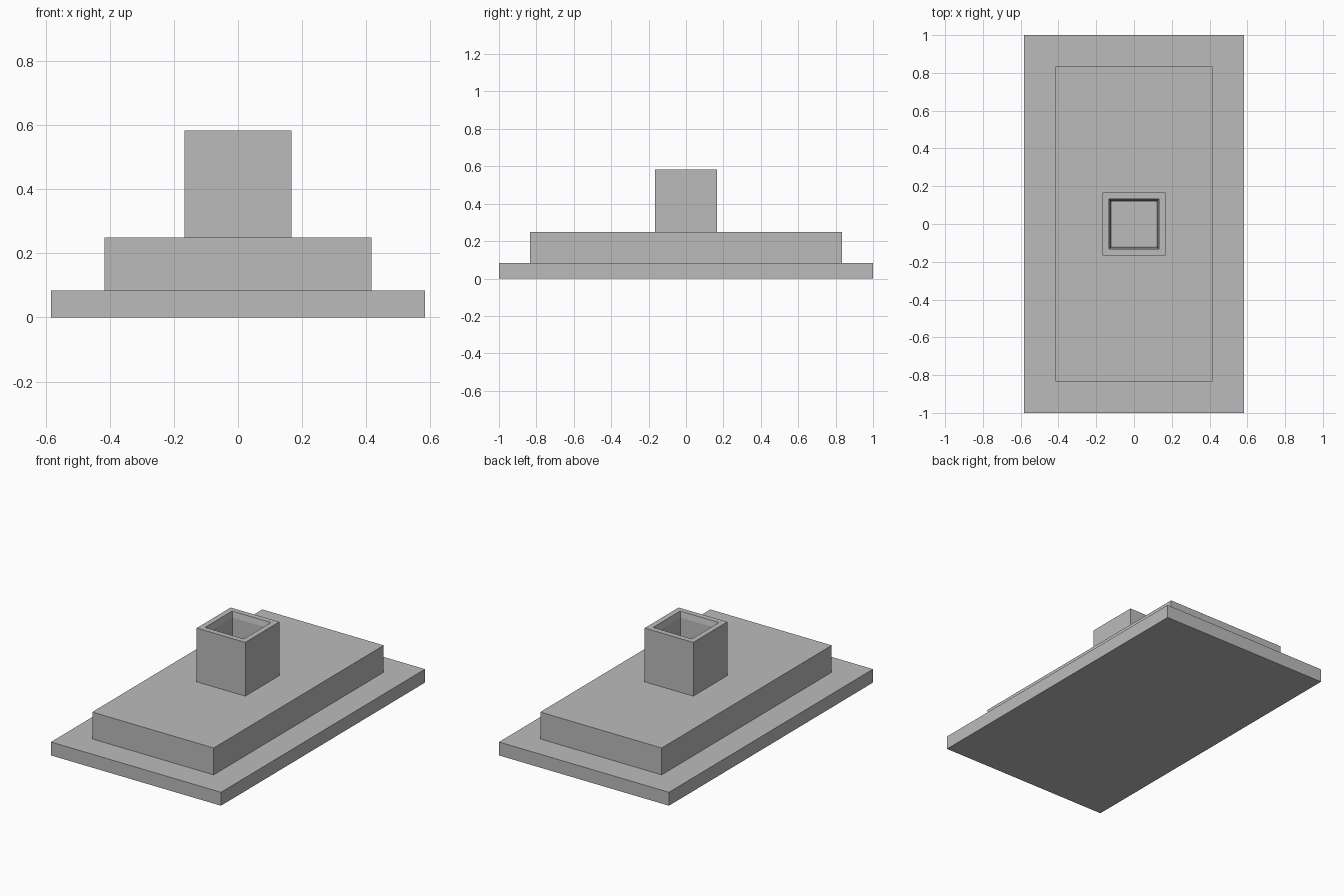
import bpy
import bmesh

cube = bpy.data.objects.get("Cube")
if cube:
    bpy.data.objects.remove(cube, do_unlink=True)

# Single plain concrete colour
concrete = bpy.data.materials.new("concrete_grey")
concrete.use_nodes = True
colour = (0.5, 0.5, 0.5, 1.0)
concrete.diffuse_color = colour
concrete.node_tree.nodes["Principled BSDF"].inputs["Base Color"].default_value = colour


def ring(bm, half_x, half_y, z):
    return [bm.verts.new((sx * half_x, sy * half_y, z))
            for sx, sy in ((-1, -1), (1, -1), (1, 1), (-1, 1))]


def stacked_block(name, sections):
    """Closed solid skinned through rectangular (half_x, half_y, z) sections."""
    bm = bmesh.new()
    rings = [ring(bm, *s) for s in sections]
    for a, b in zip(rings, rings[1:]):
        for i in range(4):
            j = (i + 1) % 4
            bm.faces.new((a[i], a[j], b[j], b[i]))
    bm.faces.new(rings[0][::-1])
    bm.faces.new(rings[-1])
    mesh = bpy.data.meshes.new(name)
    bm.to_mesh(mesh)
    bm.free()
    mesh.materials.append(concrete)
    obj = bpy.data.objects.new(name, mesh)
    bpy.context.collection.objects.link(obj)
    return obj


# Levels of the stepped foundation
BASE_TOP, FOOTING_TOP, COLUMN_TOP = 1 / 12, 0.25, 7 / 12
COLUMN_HALF = 1 / 6

# Wide bottom slab and the thicker footing on it
stacked_block("base_slab", [(7 / 12, 1, 0), (7 / 12, 1, BASE_TOP)])
stacked_block("footing_block", [(5 / 12, 5 / 6, BASE_TOP), (5 / 12, 5 / 6, FOOTING_TOP)])

# Square column with a flared lip and a slightly tapered open socket
stacked_block("socket_column", [
    (COLUMN_HALF, COLUMN_HALF, FOOTING_TOP),
    (COLUMN_HALF, COLUMN_HALF, COLUMN_TOP),
    (0.133, 0.133, COLUMN_TOP),
    (0.125, 0.125, COLUMN_TOP - 0.035),
    (0.118, 0.118, FOOTING_TOP + 0.002),
])
